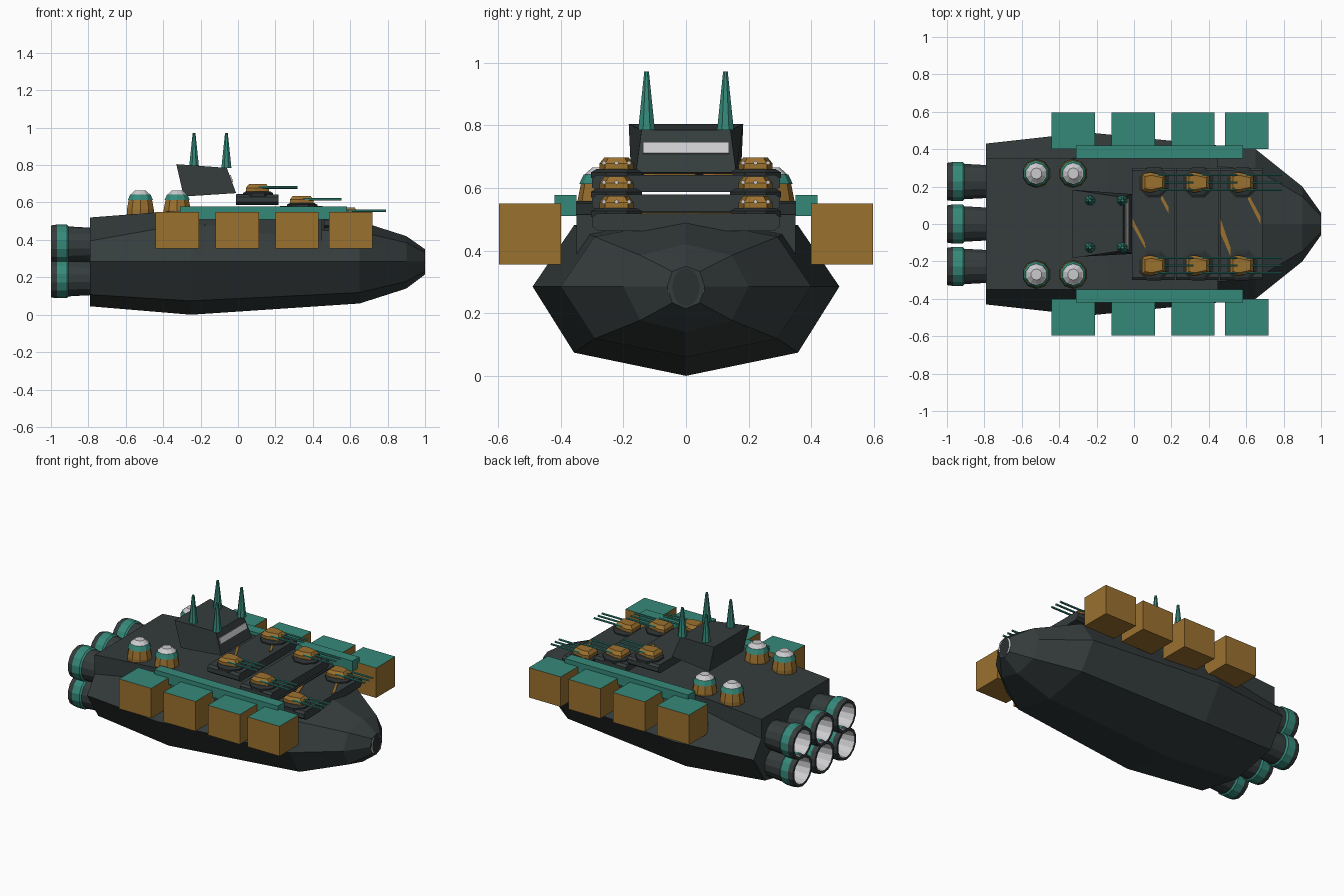
import bpy, bmesh, math
from mathutils import Matrix, Vector

if "Cube" in bpy.data.objects:
    bpy.data.objects.remove(bpy.data.objects["Cube"])


def mat(name, rgb):
    m = bpy.data.materials.new(name)
    m.diffuse_color = (*rgb, 1)
    m.use_nodes = True
    m.node_tree.nodes["Principled BSDF"].inputs["Base Color"].default_value = m.diffuse_color
    return m


DARK = mat("dark hull grey", (0.036, 0.046, 0.046))
BLACK = mat("deep grey", (0.024, 0.029, 0.030))
TEAL = mat("teal", (0.036, 0.25, 0.195))
ORANGE = mat("ochre", (0.33, 0.165, 0.028))
SILVER = mat("pale silver", (0.60, 0.60, 0.62))


def finish(name, bm, mats, rule=None):
    bmesh.ops.recalc_face_normals(bm, faces=bm.faces)
    if rule:
        for f in bm.faces:
            f.material_index = rule(f)
    me = bpy.data.meshes.new(name)
    bm.to_mesh(me)
    bm.free()
    for m in mats:
        me.materials.append(m)
    ob = bpy.data.objects.new(name, me)
    bpy.context.collection.objects.link(ob)
    return ob


def loft(name, rings, mats, rule=None, caps=True):
    """Skin a list of rings that have equal point counts."""
    bm = bmesh.new()
    vs = [[bm.verts.new(p) for p in r] for r in rings]
    n = len(vs[0])
    for k, (a, b) in enumerate(zip(vs, vs[1:])):
        for i in range(n):
            j = (i + 1) % n
            bm.faces.new((a[i], a[j], b[j], b[i]))
    if caps:
        bm.faces.new(vs[0])
        bm.faces.new(vs[-1])
    return finish(name, bm, mats, rule)


def box(name, x, y, z, mats, rule=None):
    ring = lambda h: [(x[0], y[0], h), (x[1], y[0], h), (x[1], y[1], h), (x[0], y[1], h)]
    return loft(name, [ring(z[0]), ring(z[1])], mats, rule)


def lathe(name, c, prof, n, mats, axis="z", rule=None):
    """Revolve (radius, height) points around a z or x axis through c."""
    rings = []
    for r, h in prof:
        ring = []
        for i in range(n):
            a = 2 * math.pi * (i + 0.5) / n
            u, v = r * math.cos(a), r * math.sin(a)
            ring.append((c[0] + u, c[1] + v, c[2] + h) if axis == "z"
                        else (c[0] + h, c[1] + u, c[2] + v))
        rings.append(ring)
    return loft(name, rings, mats, rule)


# Hull: octagonal sections along x (x, half width, bottom, top)
sections = [(-0.79, 0.43, 0.045, 0.50), (-0.25, 0.49, 0.0, 0.55), (0.65, 0.40, 0.06, 0.50),
            (0.90, 0.20, 0.14, 0.42), (1.0, 0.06, 0.215, 0.35)]
rings = []
for x, w, lo, hi in sections:
    up, dn, zc = hi - 0.285, 0.285 - lo, 0.285
    rings.append([(x, 0, hi), (x, .73 * w, zc + .74 * up), (x, w, zc), (x, .73 * w, zc - .74 * dn),
                  (x, 0, lo), (x, -.73 * w, zc - .74 * dn), (x, -w, zc), (x, -.73 * w, zc + .74 * up)])
loft("hull", rings, [DARK])

# Flat upper deck block
side = [(-0.79, 0.28), (-0.79, 0.52), (-0.40, 0.55), (-0.15, 0.558), (0.10, 0.55), (0.45, 0.515), (0.45, 0.30)]
loft("upper_deck", [[(x, y, z) for x, z in side] for y in (-0.35, 0.35)], [DARK])

# Nose port: silver disc with dark centre
lathe("nose_ring", (1, 0, 0.283), [(0.062, -0.006), (0.058, 0.0)], 16, [SILVER], "x")
bm = bmesh.new()
bmesh.ops.create_circle(bm, cap_ends=True, segments=12, radius=1,
                        matrix=Matrix.Translation((1.001, 0, 0.283)) @ Matrix.Rotation(math.pi / 2, 4, 'Y')
                        @ Matrix.Diagonal((0.062, 0.044, 1, 1)))
finish("nose_port", bm, [BLACK])


# Engines: hollow nozzles with teal band and silver throat
def engine_rule(f):
    c = f.calc_center_median()
    if f.normal.x < -0.9 and c.x > -0.97:
        return 2
    return 1 if -0.97 < c.x < -0.905 and f.normal.x > -0.5 and f["outer"] else 0


for i in (-1, 0, 1):
    for j, z in enumerate((0.195, 0.375)):
        yc = 0.227 * i

        def rule(f, yc=yc, z=z):
            c = f.calc_center_median()
            out = f.normal.dot(Vector((0, c.y - yc, c.z - z)).normalized())
            if c.x < -0.905 and c.x > -0.972 and out > 0.5:
                return 1
            return 2 if (out < -0.5 or f.normal.x < -0.9) and c.x > -0.995 else 0
        lathe(f"engine_{i + 1}_{j}", (0, yc, z),
              [(0.088, -0.72), (0.092, -0.82), (0.097, -0.905), (0.106, -0.915), (0.107, -0.968),
               (0.102, -1.0), (0.085, -1.0), (0.075, -0.90)], 14, [DARK, TEAL, SILVER], "x", rule)

# Side cargo pods with teal lids, and the rails above
for s in (-1, 1):
    for k, x in enumerate((-0.44, -0.12, 0.20, 0.487)):
        box(f"side_pod_{k}", (x, x + 0.231), sorted((0.40 * s, 0.597 * s)), (0.355, 0.55),
            [ORANGE, TEAL], lambda f: int(f.normal.z > 0.5))
    box("side_rail", (-0.31, 0.582), sorted((0.35 * s, 0.42 * s)), (0.51, 0.578), [TEAL])

    # Sensor domes: ochre skirt, teal collar, silver cap
    for x in (-0.522, -0.325):
        def dome_rule(f):
            z = f.calc_center_median().z
            return 0 if z < 0.61 else 1 if z < 0.643 else 2
        lathe("sensor_dome", (x, 0.27 * s, 0), [(0.076, 0.53), (0.076, 0.562), (0.066, 0.612),
              (0.071, 0.613), (0.057, 0.643), (0.053, 0.644), (0.030, 0.665)], 10,
              [ORANGE, TEAL, SILVER], "z", dome_rule)

    # Antenna spikes on the bridge roof
    for x in (-0.235, -0.062):
        lathe("antenna", (x, 0.126 * s, 0), [(0.029, 0.785), (0.008, 0.972)], 8, [TEAL])

# Stepped gun decks, each with a pair of triple-barrel turrets
for k in range(3):
    x0, top = -0.01 + 0.235 * k, 0.642 - 0.062 * k
    prof = [(-0.30, top - 0.012), (-0.285, top), (0.285, top), (0.30, top - 0.012),
            (0.30, top - 0.04), (0.28, top - 0.055), (-0.28, top - 0.055), (-0.30, top - 0.04)]
    loft(f"gun_deck_{k}", [[(x, y, z) for y, z in prof] for x in (x0, x0 + 0.226)], [DARK])
    cx = 0.107 + 0.2355 * k
    for s in (-1, 1):
        cy = 0.222 * s
        lathe("turret_base", (cx, cy, top), [(0.088, -0.01), (0.088, 0.008), (0.07, 0.018)], 8, [BLACK])
        plan = [(-0.065, 0.045), (-0.02, 0.055), (0.06, 0.036)]
        outline = plan + [(x, -y) for x, y in reversed(plan)]
        loft("turret", [[(cx + x * sx, cy + y * sy, top + h) for x, y in outline]
                        for sx, sy, h in ((1, 1, 0.016), (1, 1, 0.036), (0.75, 0.7, 0.056))], [ORANGE])
        for d in (-0.04, 0, 0.04):
            lathe("gun_barrel", (cx, cy + d, top + 0.038), [(0.007, -0.01), (0.007, 0.212)], 6,
                  [TEAL, SILVER], "x", lambda f: int(f.normal.x > 0.9))

# Diagonal ochre deck markings
marks = [(0.642, [(-0.008, 0.03), (0.058, -0.10), (0.062, -0.135), (-0.008, -0.01)]),
         (0.642, [(0.14, 0.17), (0.185, 0.09), (0.185, 0.055), (0.145, 0.13)]),
         (0.518, [(0.462, 0.03), (0.517, -0.13), (0.517, -0.175), (0.462, -0.05)]),
         (0.518, [(0.60, 0.18), (0.677, 0.04), (0.677, -0.005), (0.61, 0.13)])]
for z, pts in marks:
    loft("deck_marking", [[(x, y, z + h) for x, y in pts] for h in (-0.002, 0.004)], [ORANGE])

# Bridge tower, overhanging at the back
quad = lambda xb, yb, zb, xf, yf, zf: [(xb, -yb, zb), (xf, -yf, zf), (xf, yf, zf), (xb, yb, zb)]
loft("bridge", [quad(-0.29, 0.175, 0.632, -0.01, 0.16, 0.65),
                quad(-0.33, 0.183, 0.805, -0.06, 0.142, 0.785)], [DARK])

# Bridge window strip on the sloping front
win = box("bridge_window", (-0.003, 0.006), (-0.137, 0.137), (-0.019, 0.019), [SILVER])
win.location = (-0.038, 0, 0.727)
win.rotation_euler = (0, -math.atan(0.05 / 0.135), 0)
